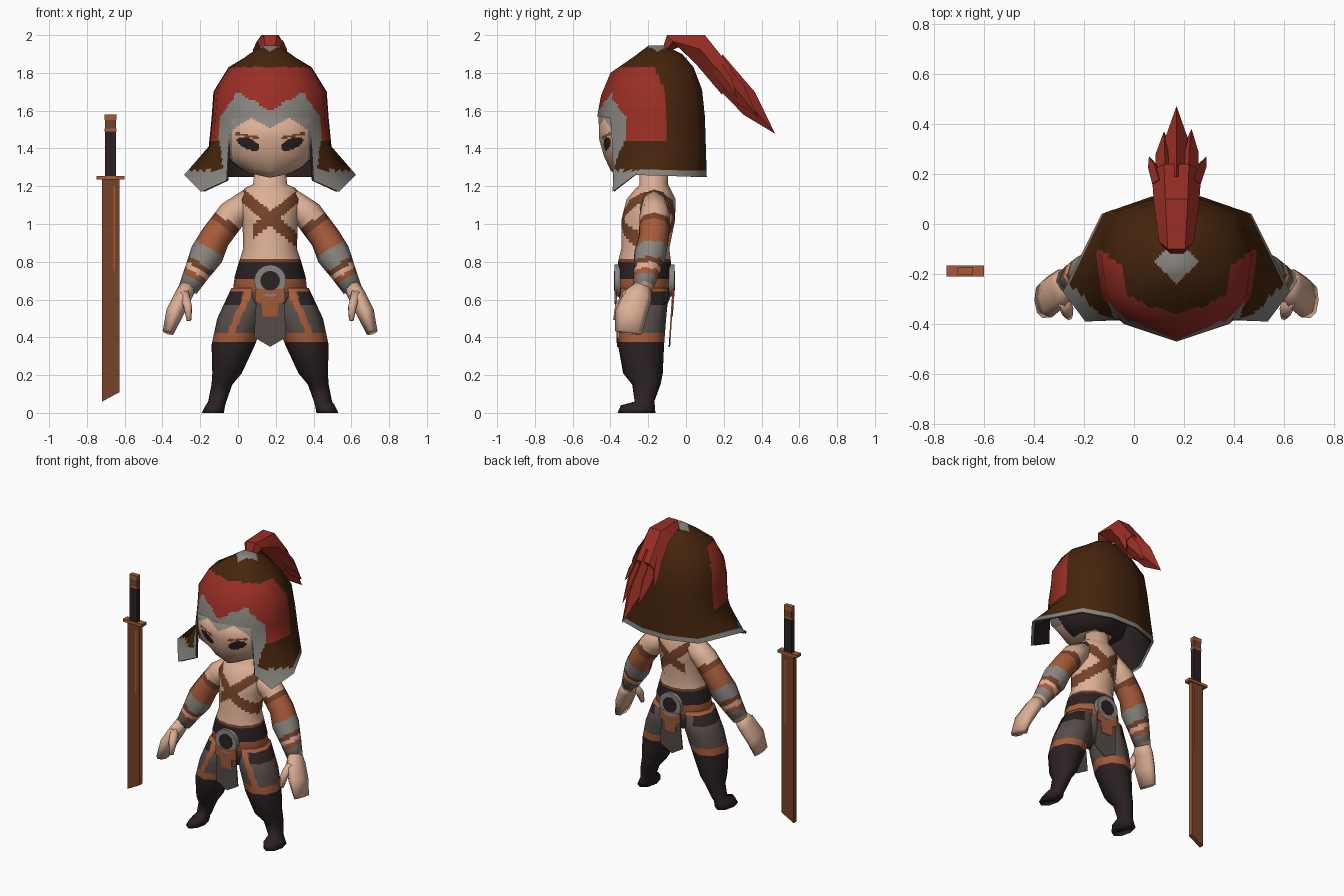
import bpy, bmesh, math
from mathutils import Vector

if "Cube" in bpy.data.objects:
    bpy.data.objects.remove(bpy.data.objects["Cube"])

CX = 0.17  # the figure's centre line
COL = {
    "skin": (0.72, 0.43, 0.30), "red": (0.32, 0.028, 0.018),
    "dark_brown": (0.060, 0.018, 0.004), "grey_metal": (0.25, 0.235, 0.215),
    "orange_leather": (0.38, 0.105, 0.042), "brown_leather": (0.18, 0.055, 0.022),
    "dark_cloth": (0.024, 0.015, 0.016), "grey_cloth": (0.095, 0.075, 0.066),
}
MATS = {}
for n, c in COL.items():
    MATS[n] = bpy.data.materials.new(n)
    MATS[n].diffuse_color = (*c, 1)


def finish(name, bm, rule, cuts=0, flip=False, cx=CX):
    """Colour the faces by a rule; finely cut parts keep the smooth normals of their coarse cage."""
    bmesh.ops.recalc_face_normals(bm, faces=bm.faces)
    if flip:
        bmesh.ops.reverse_faces(bm, faces=bm.faces)
    normals = []
    if cuts:
        bm.normal_update()
        lay = bm.verts.layers.float_vector.new("cage")
        for v in bm.verts:
            v[lay] = v.normal
        bmesh.ops.subdivide_edges(bm, edges=bm.edges[:], cuts=cuts, use_grid_fill=True)
        normals = [v[lay].normalized() for v in bm.verts]
        bm.verts.layers.float_vector.remove(lay)
    me = bpy.data.meshes.new(name)
    used = []
    for f in bm.faces:
        m = rule if isinstance(rule, str) else rule(f.calc_center_median())
        if m not in used:
            used.append(m)
            me.materials.append(MATS[m])
        f.material_index = used.index(m)
        f.smooth = True
    bm.to_mesh(me)
    bm.free()
    ob = bpy.data.objects.new(name, me)
    ob.location.x = cx
    bpy.context.collection.objects.link(ob)
    if cuts:
        me.normals_split_custom_set_from_vertices(normals)
    else:
        ob.select_set(True)
        bpy.context.view_layer.objects.active = ob
        bpy.ops.object.shade_smooth_by_angle(angle=math.radians(40))
        ob.select_set(False)
    return ob


def loft(name, rings, rule, cuts=0, caps=(True, True), flip=False, cx=CX):
    """Skin a list of closed rings; a None point leaves a hole."""
    bm = bmesh.new()
    vs = [[p and bm.verts.new(p) for p in r] for r in rings]
    n = len(vs[0])
    for a, b in zip(vs, vs[1:]):
        for i in range(n):
            q = [a[i], a[(i + 1) % n], b[(i + 1) % n], b[i]]
            if all(q):
                bm.faces.new(q)
    for r, c in ((vs[0], caps[0]), (vs[-1], caps[1])):
        if c:
            bm.faces.new(r)
    return finish(name, bm, rule, cuts, flip, cx)


def ring(cx, cy, z, rx, ry, n=8):
    t = [2 * math.pi * i / n for i in range(n)]
    return [(cx + rx * math.cos(a), cy + ry * math.sin(a), z) for a in t]


def both(half):
    """Mirror a half ring whose first point lies on the centre line."""
    return half + [(-x, y, z) for x, y, z in reversed(half[1:])]


def tube(name, path, rule, s, cuts=0, n=8):
    """Tube through (x, y, z, depth radius, width radius) stations."""
    pts = [Vector((p[0] * s, p[1], p[2])) for p in path]
    rings = []
    for i, p in enumerate(pts):
        d = (pts[min(i + 1, len(pts) - 1)] - pts[max(i - 1, 0)]).normalized()
        v = d.cross(Vector((0, 1, 0))).normalized()
        u = v.cross(d)
        t = [2 * math.pi * k / n for k in range(n)]
        rings.append([tuple(p + u * math.cos(a) * path[i][3] + v * math.sin(a) * path[i][4]) for a in t])
    return loft(name, rings, rule, cuts)


# ---- helmet shell: dome, side flaps and rim ----
r1 = [(0, -.27, 1.89), (.07, -.25, 1.90), (.11, -.2, 1.90), (.12, -.13, 1.89), (.1, -.05, 1.89), (.04, -.02, 1.90)]
r0 = [(x * .35, -.16 + (y + .16) * .35, 1.945) for x, y, z in r1]
r2 = [(0, -.40, 1.80), (.13, -.35, 1.81), (.2, -.28, 1.83), (.22, -.15, 1.83), (.16, 0, 1.82), (.06, .04, 1.83)]
r3 = [(0, -.45, 1.68), (.19, -.39, 1.68), (.28, -.28, 1.70), (.30, -.13, 1.70), (.22, .04, 1.71), (.08, .085, 1.71)]
r4 = [(0, -.47, 1.57), (.21, -.40, 1.56), (.29, -.28, 1.56), (.31, -.12, 1.56), (.24, .05, 1.57), (.09, .10, 1.57)]
r5 = [None, (.22, -.39, 1.41), (.30, -.29, 1.41), (.325, -.12, 1.41), (.26, .055, 1.41), (.09, .105, 1.41)]
r6 = [None, (.23, -.385, 1.23), (.365, -.39, 1.17), (.455, -.27, 1.26), (.30, .04, 1.25), (.10, .11, 1.25)]
shell = [r0, r1, r2, r3, r4, r5, r6]


def helmet_rule(c):
    x, y, z = abs(c.x), c.y, c.z
    if x + abs(y + .15) < .09 and z > 1.85 or z < 1.285:
        return "grey_metal"
    top = 1.6 + .1 * x / .17 if x < .17 else 1.7 - (x - .17) * 1.4
    edge = .27 if z > 1.45 else .27 - (1.45 - z) * .15
    if x < edge and y < -.27 and z < top:
        return "grey_metal"
    return "red" if y < -.32 + .7 * x and 1.44 < z < 1.83 else "dark_brown"


loft("helmet", [both(r) for r in shell], helmet_rule, 9, (True, False))
inner = [[p and (p[0] * .96, -.17 + (p[1] + .17) * .96, p[2]) for p in r] for r in shell[1:]]
loft("helmet_lining", [both(r) for r in inner], "dark_cloth", 9, (True, False), True)


# ---- head with painted eyes and brow edge ----
def face_rule(c):
    x, y, z = abs(c.x), c.y, c.z
    if y > -.27 and z > 1.27:
        return "dark_cloth"
    if z > (1.51 + .5 * x if x < .1 else 1.56 - .6 * (x - .1)) or (x > .2 and z > 1.3):
        return "grey_metal"
    if ((x - .115) / .06) ** 2 + ((z - 1.425 - .35 * (x - .115)) / .03) ** 2 < 1:
        return "dark_cloth"
    if .06 < x < .185 and abs(z - 1.466 - .2 * (x - .115)) < .007:
        return "brown_leather"
    return "skin"


head = [
    [(0, -.463, 1.575), (.11, -.43, 1.57), (.212, -.392, 1.565), (.25, -.2, 1.56), (.15, -.02, 1.56)],
    [(0, -.46, 1.45), (.11, -.43, 1.45), (.219, -.382, 1.45), (.25, -.2, 1.45), (.15, -.02, 1.45)],
    [(0, -.435, 1.36), (.11, -.41, 1.36), (.22, -.36, 1.36), (.24, -.2, 1.36), (.14, -.03, 1.36)],
    [(0, -.40, 1.285), (.08, -.375, 1.29), (.165, -.30, 1.30), (.17, -.2, 1.30), (.1, -.07, 1.30)],
    [(0, -.36, 1.245), (.05, -.34, 1.255), (.11, -.27, 1.27), (.11, -.2, 1.27), (.07, -.1, 1.27)],
]
loft("head", [both(r) for r in head], face_rule, 12)


# ---- plume: folded root and pointed strands ----
def plume_ring(a, b, c, d, w):
    m, k = (a + c) / 2, (b + d) / 2
    return [(w * .5, a, b), (w, m, k), (w * .4, c, d), (-w * .4, c, d), (-w, m, k), (-w * .5, a, b)]


plume = [(-.13, 1.91, -.08, 1.92, .04), (-.1, 2.0, -.04, 1.935, .07),
         (.10, 2.0, .05, 1.85, .09), (.24, 1.825, .19, 1.685, .10)]
loft("plume", [plume_ring(*p) for p in plume], "red")
for x, w, h, tip in ((0, .06, .075, (0, .47, 1.48)), (.045, .045, .055, (.06, .38, 1.57)),
                     (-.045, .045, .055, (-.05, .37, 1.57)), (.07, .03, .04, (.12, .27, 1.67)),
                     (-.07, .03, .04, (-.11, .27, 1.67))):
    y, z = .16, 1.83
    mid = [.5 * (x + tip[0]), .45 * y + .55 * tip[1] + .005, .45 * z + .55 * tip[2]]
    rows = [[(p + a * k, q + b * k * .5, r + b * k) for a, b in ((0, h), (w, 0), (0, -h), (-w, 0))]
            for p, q, r, k in ((x, y, z, .9), (*mid, .8), (*tip, .01))]
    loft("plume_strand", rows, "red")


# ---- torso with crossed straps and belt ----
def torso_rule(c):
    x, z = c.x, c.z
    if z < .64:
        return "grey_cloth"
    if z < .71:
        return "orange_leather"
    if z < .80:
        return "dark_cloth"
    if z < .815:
        return "brown_leather"
    if z < 1.185 and abs(z - 1.03 + .82 * x) < .04:
        return "brown_leather"
    if z < 1.185 and x > -.09 and abs(z - 1.03 - .78 * x) < .036:
        return "brown_leather"
    return "skin"


torso = [(.52, .12, .10, -.22), (.62, .20, .14, -.22), (.72, .188, .147, -.22), (.80, .165, .14, -.22),
         (.87, .142, .127, -.215), (1.02, .147, .142, -.2), (1.13, .165, .13, -.185),
         (1.19, .135, .09, -.175), (1.21, .09, .075, -.17), (1.31, .08, .075, -.17)]
loft("torso", [ring(0, cy, z, rx, ry, 12) for z, rx, ry, cy in torso], torso_rule, 8)


# ---- legs, arms and hands ----
def leg_rule(c):
    x, y, z = abs(c.x), c.y, c.z
    if z < .375:
        return "dark_cloth"
    if z < .42 or z > .64:
        return "orange_leather"
    if y < -.25 and abs(x - .12 - (.62 - z) * .45) < .02:
        return "orange_leather"
    return "dark_cloth" if z > .57 and x > .15 else "grey_cloth"


def arm_rule(c):
    t = (abs(c.x) - .12) * .53 + (1.12 - c.z) * .85
    for end, m in ((.14, "skin"), (.185, "brown_leather"), (.32, "orange_leather"), (.41, "grey_metal"),
                   (.44, "brown_leather"), (.47, "skin"), (.50, "orange_leather"), (.55, "grey_metal")):
        if t < end:
            return m
    return "skin"


leg = [(.66, .105, -.22, .10, .13), (.5, .155, -.23, .125, .125), (.36, .195, -.238, .115, .122),
       (.21, .228, -.228, .078, .105), (.15, .255, -.21, .055, .075), (.06, .28, -.22, .048, .052),
       (.04, .29, -.255, .052, .09), (0, .303, -.262, .058, .1)]
arm = [(.10, -.17, 1.13, .07, .065), (.2, -.165, 1.05, .08, .08), (.29, -.17, .93, .08, .08),
       (.335, -.19, .84, .085, .09), (.39, -.21, .74, .068, .068), (.435, -.23, .655, .052, .052)]
hand = [(.43, -.225, .675, .046, .045), (.46, -.255, .62, .078, .047), (.505, -.29, .53, .085, .047),
        (.54, -.305, .425, .072, .03)]
thumb = [(.455, -.30, .63, .035, .03), (.435, -.35, .56, .028, .025), (.43, -.372, .49, .014, .014)]
for s, side in ((-1, "right"), (1, "left")):
    loft(side + "_leg", [ring(x * s, y, z, rx, ry) for z, x, y, rx, ry in leg], leg_rule, 8)
    tube(side + "_arm", arm, arm_rule, s, 8)
    tube(side + "_hand", hand, "skin", s, 1)
    tube(side + "_thumb", thumb, "skin", s, 1, 6)


# ---- loin flaps, flap tabs and round buckles, front and back ----
def plate(name, pts, y0, y1, d, t, rule, border=0.0):
    """Flat hanging plate leaning from y0 at z .66 to y1 at z .35."""
    bm = bmesh.new()
    f = bm.faces.new([bm.verts.new((x, y0 + (y1 - y0) * (.66 - z) / .31, z)) for x, z in pts])
    if border:
        bmesh.ops.inset_region(bm, faces=[f], thickness=border, use_boundary=True)
    ext = bmesh.ops.extrude_face_region(bm, geom=bm.faces[:])["geom"]
    bmesh.ops.translate(bm, verts=[v for v in ext if isinstance(v, bmesh.types.BMVert)], vec=(0, d * t, 0))
    finish(name, bm, rule)


for side, y0, y1, d in (("front", -.368, -.358, -1), ("back", -.072, -.092, 1)):
    plate(side + "_flap", ((-.07, .66), (-.085, .40), (0, .35), (.085, .40), (.07, .66)), y0, y1, d, .008,
          lambda c: "grey_cloth" if abs(c.x) < .01 and .44 < c.z < .57 else "orange_leather", .024)
    plate(side + "_flap_tab", ((-.08, .655), (-.08, .59), (-.045, .58), (-.04, .51), (.04, .51), (.045, .58),
                               (.08, .59), (.08, .655)), y0 + d * .004, y1 + d * .004, d, .008, "orange_leather")
    yb = y0 + d * .002
    for nm, r, t, m in (("buckle", .085, .009, "grey_metal"), ("buckle_centre", .052, .012, "dark_cloth")):
        loft(side + "_" + nm, [[(x, y, .70 + z) for x, z, _ in ring(0, 0, 0, r, r, 16)]
                               for y in (yb - d * .03, yb + d * t)], m)


# ---- sword: blade with slanted tip, streak, guard, grip and pommel ----
def bar(name, x0, x1, y0, y1, z0, z1, rule, slant=0.0):
    loft(name, [[(x0, y0, z), (x1, y0, z + k), (x1, y1, z + k), (x0, y1, z)]
                for z, k in ((z0, slant), (z1, 0))], rule, 0, cx=0)


bar("blade", -.72, -.627, -.202, -.172, .06, 1.24,
    lambda c: "orange_leather" if c.x > -.63 else "brown_leather", .05)
bar("blade_streak", -.660, -.650, -.204, -.170, .75, 1.2, "orange_leather")
bar("guard", -.75, -.60, -.21, -.165, 1.235, 1.255, "orange_leather")
bar("grip", -.705, -.645, -.203, -.172, 1.25, 1.5, "dark_cloth")
bar("grip_collar", -.705, -.645, -.203, -.172, 1.5, 1.55, "brown_leather")
bar("grip_band", -.706, -.644, -.204, -.171, 1.49, 1.505, "orange_leather")
bar("pommel", -.706, -.644, -.204, -.171, 1.55, 1.58, "orange_leather")

for m in bpy.data.materials:
    if m.users and not m.is_grease_pencil:
        m.use_nodes = True
        m.node_tree.nodes["Principled BSDF"].inputs["Base Color"].default_value = m.diffuse_color
